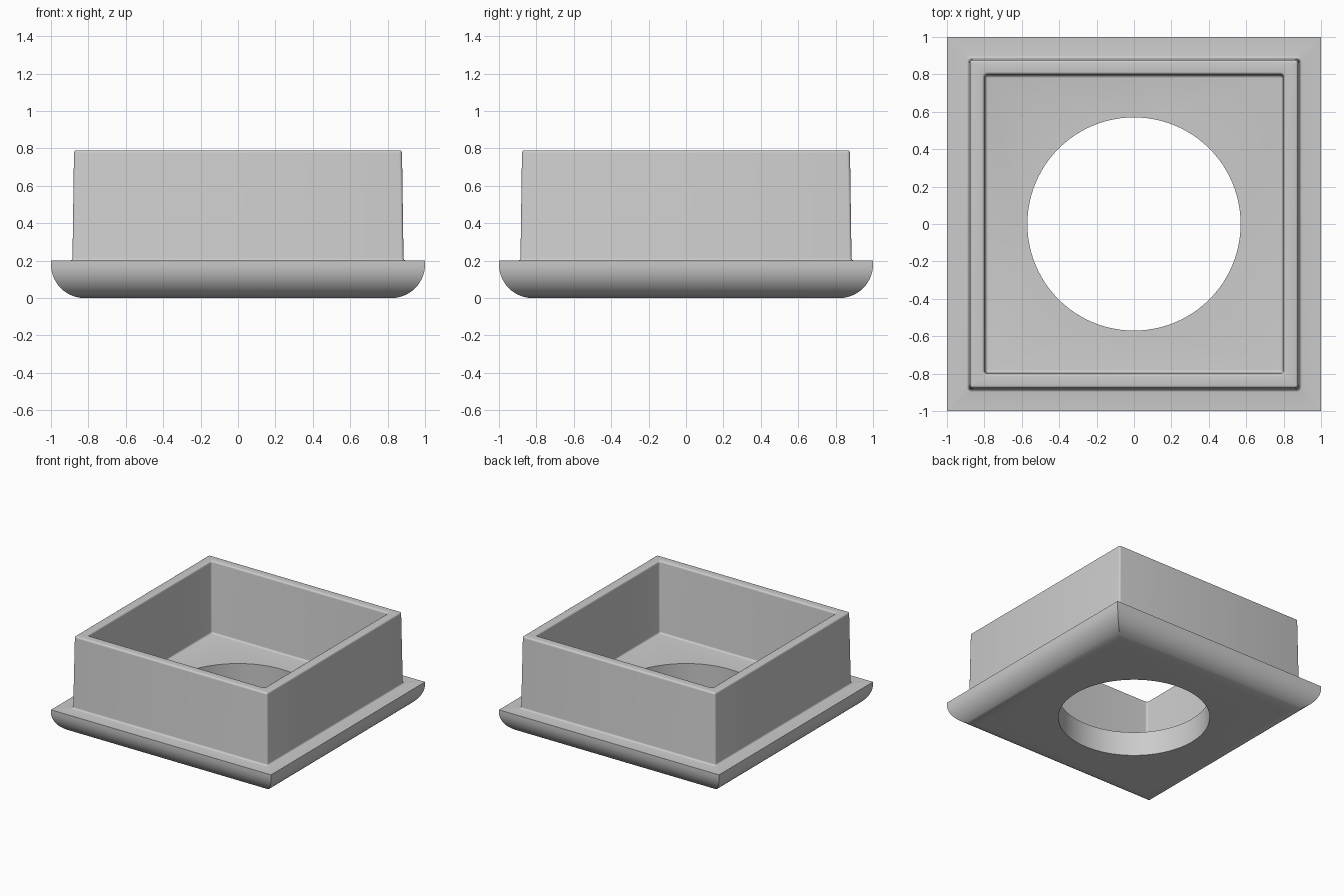
import bpy
import bmesh
from math import sin, cos, pi, radians

if "Cube" in bpy.data.objects:
    bpy.data.objects.remove(bpy.data.objects["Cube"])

HEIGHT, RIM_TOP, FLOOR = 0.79, 0.2, 0.2
HOLE_RADIUS = 0.57
FILLET = 0.014
STEPS = 4

grey = bpy.data.materials.new("plain grey")
grey.use_nodes = True
colour = (0.6, 0.6, 0.6, 1)
grey.diffuse_color = colour
grey.node_tree.nodes["Principled BSDF"].inputs["Base Color"].default_value = colour


def arc(cx, cz, r, start, end, steps):
    """Profile points (half width, height) along an arc in degrees."""
    angles = [radians(start + (end - start) * i / steps) for i in range(steps + 1)]
    return [(cx + r * cos(a), cz + r * sin(a)) for a in angles]


def square_loop(bm, half, z, r):
    """Ring of vertices round a square with corner radius r."""
    ring = []
    for corner in range(4):
        base = corner * pi / 2
        cx = (half - r) * (1 if corner in (0, 3) else -1)
        cy = (half - r) * (1 if corner < 2 else -1)
        for i in range(STEPS + 1):
            a = base + i * pi / 2 / STEPS
            ring.append(bm.verts.new((cx + r * cos(a), cy + r * sin(a), z)))
    return ring


# Flange: rounded underside, mitred sharp corners
rings = [(x, z, 0) for x, z in arc(0.82, 0.18, 0.18, -90, 0, 14)]
rings.append((1, RIM_TOP, 0))
# Outer wall: fillet at the foot, slight taper, rounded lip
f = FILLET
foot = arc(0.885 + f, RIM_TOP + f, f, 270, 180, STEPS)
lip = arc(0.877 - f, HEIGHT - f, f, 0, 90, STEPS)
rings += [(x, z, f + x - 0.885) for x, z in foot]
rings += [(x, z, f + x - 0.877 + 0.002) for x, z in lip]
# Inner wall: rounded lip, fillet where it meets the floor
inner_lip = arc(0.8 + f, HEIGHT - f, f, 90, 180, STEPS)
inner_foot = arc(0.795 - f, FLOOR + f, f, 0, -90, STEPS)
rings += [(x, z, f + x - 0.798) for x, z in inner_lip]
rings += [(x, z, f + x - 0.793) for x, z in inner_foot]

bm = bmesh.new()
loops = [square_loop(bm, *ring) for ring in rings]
for low, high in zip(loops, loops[1:]):
    n = len(low)
    for i in range(n):
        j = (i + 1) % n
        bm.faces.new((low[i], low[j], high[j], high[i]))
bm.faces.new(list(reversed(loops[0])))
bm.faces.new(loops[-1])
bmesh.ops.remove_doubles(bm, verts=bm.verts, dist=0.00001)
bmesh.ops.recalc_face_normals(bm, faces=bm.faces)
mesh = bpy.data.meshes.new("square_housing")
bm.to_mesh(mesh)
bm.free()
mesh.materials.append(grey)
housing = bpy.data.objects.new("square_housing", mesh)
bpy.context.collection.objects.link(housing)

# Round hole through the floor
bpy.ops.mesh.primitive_cylinder_add(vertices=96, radius=HOLE_RADIUS, depth=1)
cutter = bpy.context.object
cutter.name = "hole_cutter"
cutter.data.materials.append(grey)
cut = housing.modifiers.new("round hole", 'BOOLEAN')
cut.object = cutter
cut.solver = 'EXACT'

bpy.ops.object.select_all(action='DESELECT')
housing.select_set(True)
bpy.context.view_layer.objects.active = housing
bpy.ops.object.modifier_apply(modifier=cut.name)
bpy.data.objects.remove(cutter)
bpy.ops.object.shade_smooth_by_angle(angle=radians(30))
